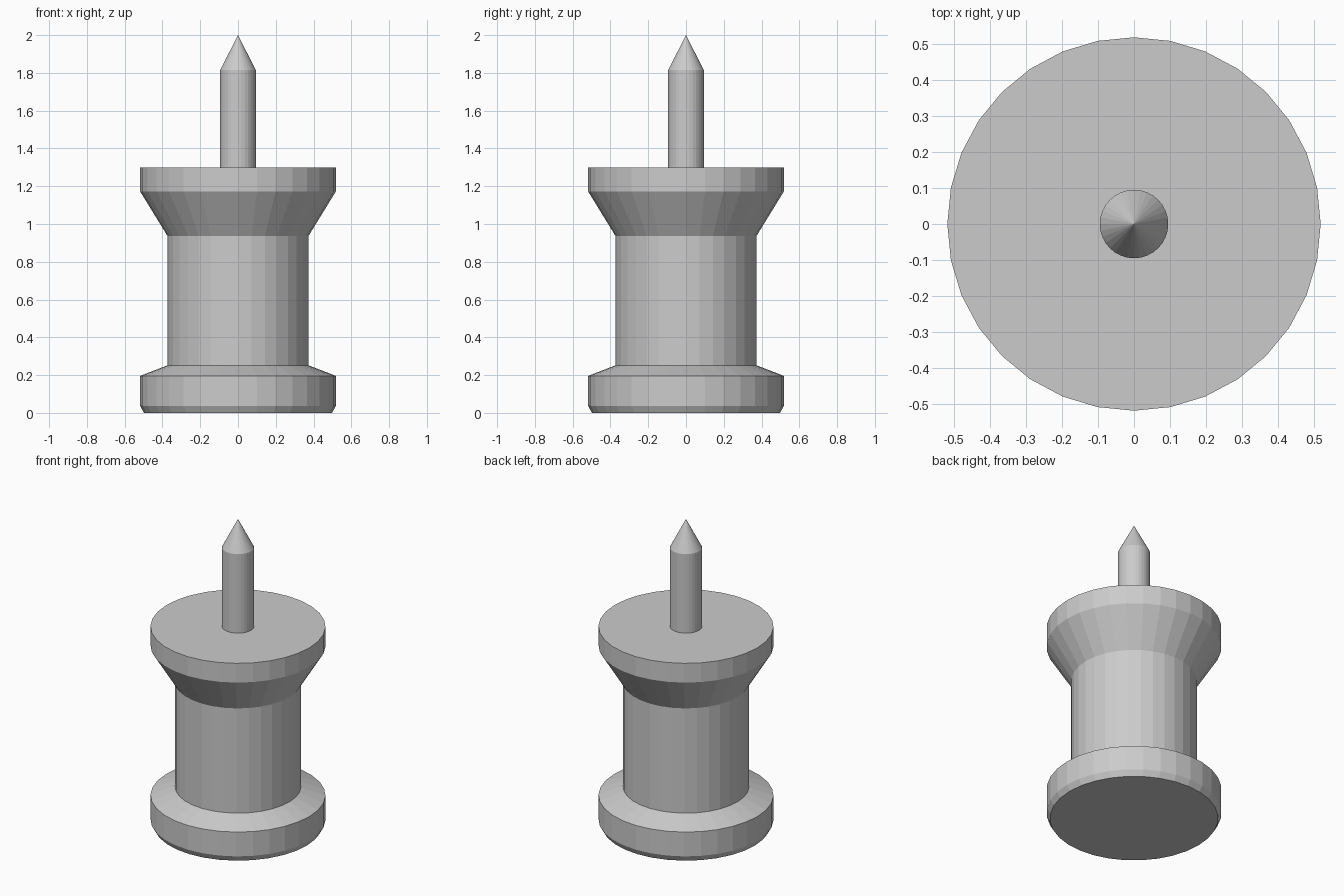
import bpy, bmesh
from math import cos, sin, tau

if "Cube" in bpy.data.objects:
    bpy.data.objects.remove(bpy.data.objects["Cube"])


def lathe(name, profile, sides=32):
    """Revolve (radius, z) points around z; radius 0 becomes a single point."""
    bm = bmesh.new()
    rings = []
    for r, z in profile:
        n = 1 if r == 0 else sides
        rings.append([bm.verts.new((r * cos(tau * i / sides), r * sin(tau * i / sides), z))
                      for i in range(n)])
    for a, b in zip(rings, rings[1:]):
        for i in range(sides):
            j = (i + 1) % sides
            if len(b) == 1:
                bm.faces.new((a[i], a[j], b[0]))
            else:
                bm.faces.new((a[i], a[j], b[j], b[i]))
    # flat end caps
    for ring, flip in ((rings[0], True), (rings[-1], False)):
        if len(ring) > 1:
            bm.faces.new(ring[::-1] if flip else ring)
    mesh = bpy.data.meshes.new(name)
    bm.to_mesh(mesh)
    bm.free()
    obj = bpy.data.objects.new(name, mesh)
    bpy.context.collection.objects.link(obj)
    return obj


# Spool-shaped grip: chamfered foot, waist, flared collar
lathe("grip", [(0.498, 0), (0.518, 0.037), (0.518, 0.196), (0.373, 0.252),
               (0.373, 0.936), (0.518, 1.172), (0.518, 1.298)])

# Pointed pin rising from the collar
lathe("pin", [(0.095, 1.29), (0.095, 1.814), (0, 2.0)])
